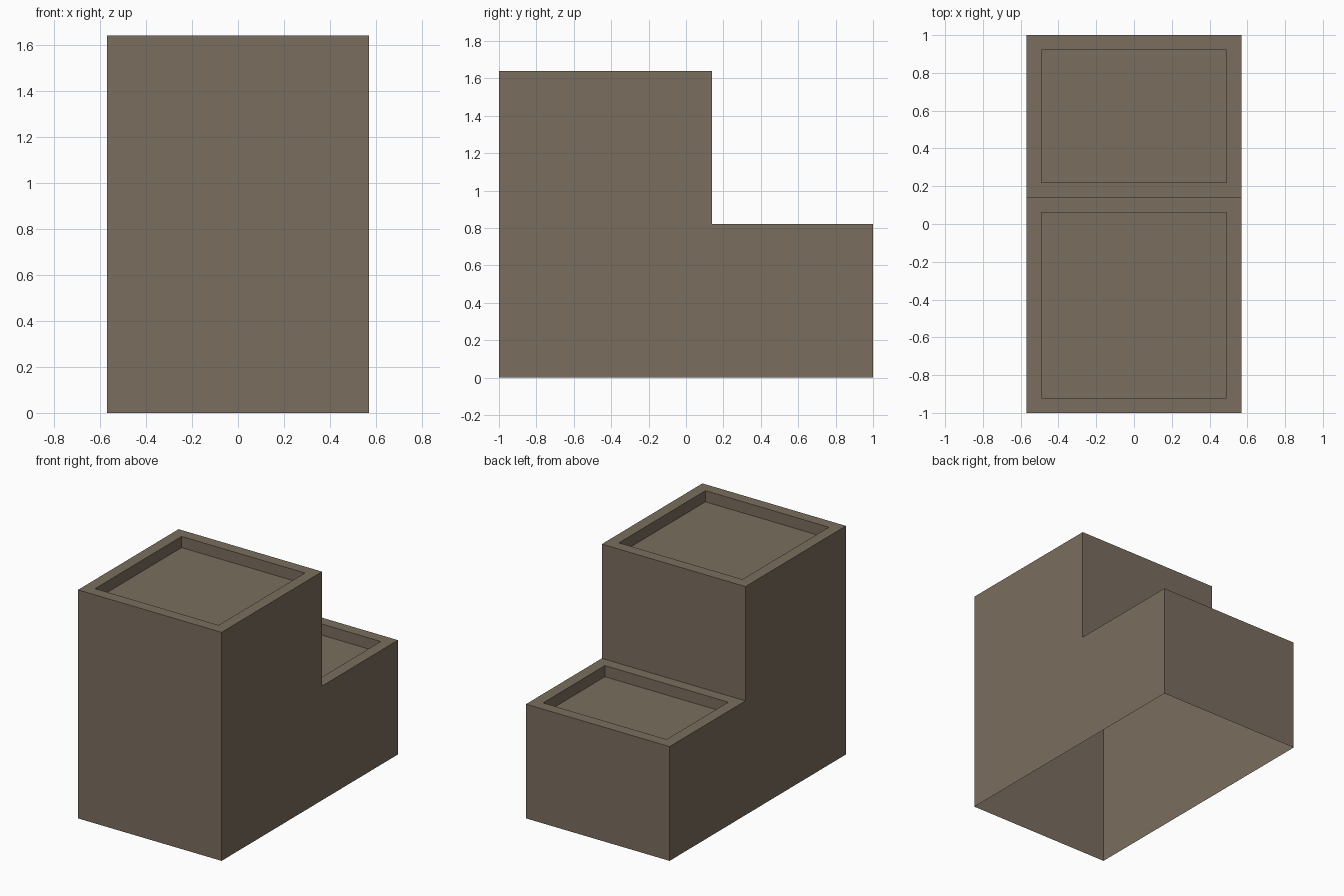
import bpy
import bmesh

if "Cube" in bpy.data.objects:
    bpy.data.objects.remove(bpy.data.objects["Cube"])

HALF_W, RIM, DEPTH = 0.57, 0.08, 0.08

mat = bpy.data.materials.new("taupe_brown")
mat.diffuse_color = (0.195, 0.156, 0.114, 1)
mat.use_nodes = True
mat.node_tree.nodes["Principled BSDF"].inputs["Base Color"].default_value = mat.diffuse_color

# Two-tier stepped profile (y, z), extruded across x
profile = [(-1, 0), (1, 0), (1, 0.82), (0.14, 0.82), (0.14, 1.64), (-1, 1.64)]
bm = bmesh.new()
side = bm.faces.new([bm.verts.new((-HALF_W, y, z)) for y, z in profile])
ext = bmesh.ops.extrude_face_region(bm, geom=[side], use_keep_orig=True)
bmesh.ops.translate(bm, vec=(2 * HALF_W, 0, 0),
                    verts=[g for g in ext["geom"] if isinstance(g, bmesh.types.BMVert)])
bmesh.ops.recalc_face_normals(bm, faces=bm.faces[:])
bm.normal_update()

# Sunken tray in the top of each tier
tops = [f for f in bm.faces if f.normal.z > 0.9]
bmesh.ops.inset_individual(bm, faces=tops, thickness=RIM, use_even_offset=True)
floors = bmesh.ops.extrude_discrete_faces(bm, faces=tops)["faces"]
bmesh.ops.translate(bm, vec=(0, 0, -DEPTH), verts=[v for f in floors for v in f.verts])
bm.normal_update()

# Thin shell, open underneath
bottom = [f for f in bm.faces if f.normal.z < -0.9]
bmesh.ops.delete(bm, geom=bottom, context='FACES_ONLY')

mesh = bpy.data.meshes.new("stepped_planter")
bm.to_mesh(mesh)
bm.free()
mesh.materials.append(mat)
bpy.context.collection.objects.link(bpy.data.objects.new("stepped_planter", mesh))
